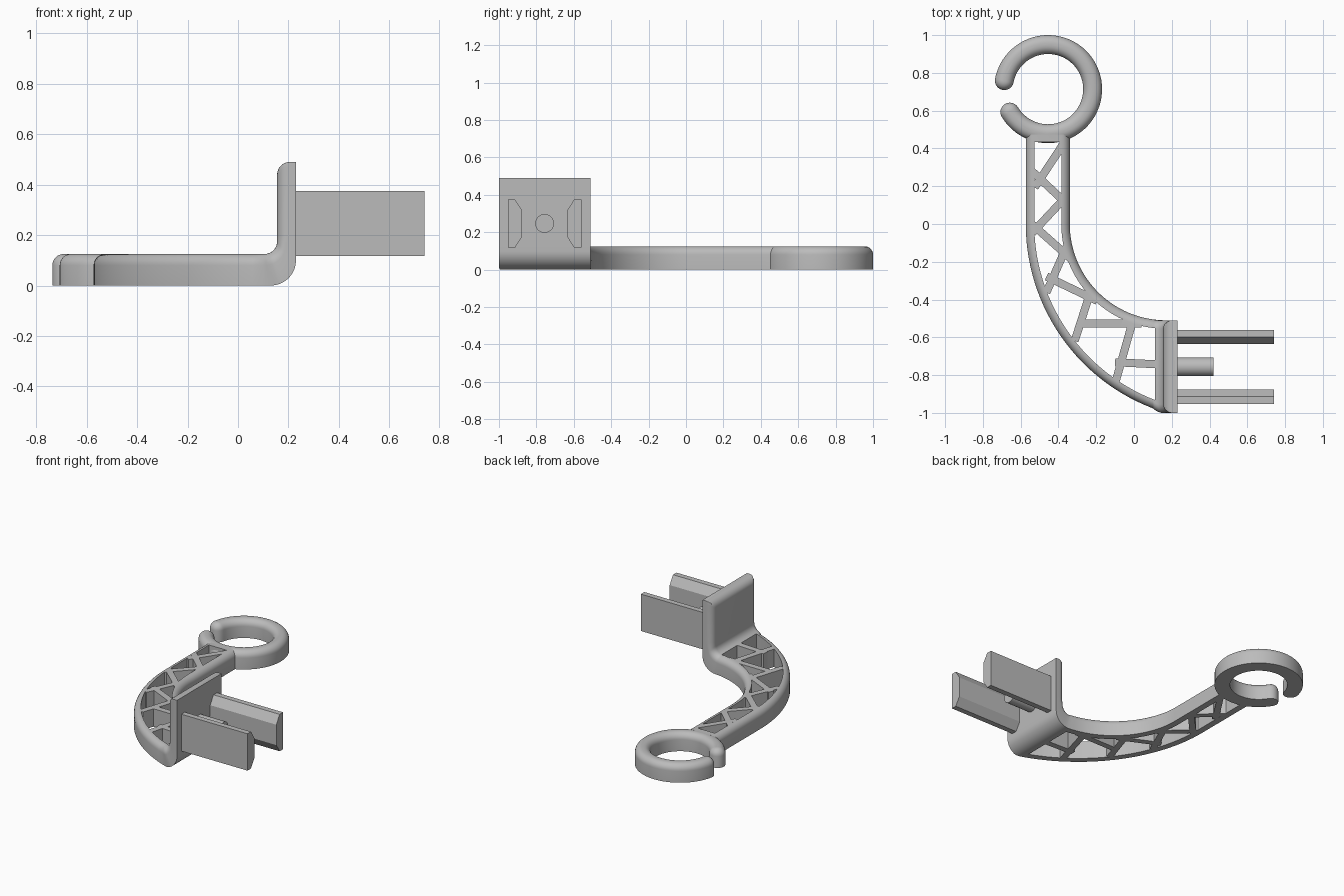
import bpy, bmesh, math
from mathutils import Vector

if "Cube" in bpy.data.objects:
    bpy.data.objects.remove(bpy.data.objects["Cube"])

grey = bpy.data.materials.new("plain_grey")
grey.diffuse_color = (0.5, 0.5, 0.5, 1)
grey.use_nodes = True
grey.node_tree.nodes["Principled BSDF"].inputs["Base Color"].default_value = grey.diffuse_color


def loft(name, rings):
    """Skin a list of closed rings and cap both ends."""
    bm = bmesh.new()
    vr = [[bm.verts.new(p) for p in ring] for ring in rings]
    n = len(vr[0])
    for a, b in zip(vr, vr[1:]):
        for i in range(n):
            j = (i + 1) % n
            bm.faces.new((a[i], a[j], b[j], b[i]))
    bm.faces.new(vr[0][::-1])
    bm.faces.new(vr[-1])
    bmesh.ops.recalc_face_normals(bm, faces=bm.faces)
    me = bpy.data.meshes.new(name)
    bm.to_mesh(me)
    bm.free()
    ob = bpy.data.objects.new(name, me)
    bpy.context.collection.objects.link(ob)
    me.materials.append(grey)
    return ob


def activate(ob):
    bpy.ops.object.select_all(action='DESELECT')
    ob.select_set(True)
    bpy.context.view_layer.objects.active = ob


def smooth(ob):
    activate(ob)
    bpy.ops.object.shade_smooth_by_angle(angle=math.radians(32))


def cut(ob, tool):
    m = ob.modifiers.new("cut", 'BOOLEAN')
    m.operation, m.solver, m.object = 'DIFFERENCE', 'EXACT', tool
    activate(ob)
    bpy.ops.object.modifier_apply(modifier=m.name)
    bpy.data.objects.remove(tool)


# Arm plan: inner and outer edge arcs, inset by d
IN_X, IN_R, OUT_X, OUT_R = 0.17, 0.51, 0.471, 1.044


def arm_pairs(d, y_top, x_end, n=28):
    ri, ro = IN_R + d, OUT_R - d
    ei = math.pi - math.acos((x_end - IN_X) / ri)
    eo = math.pi - math.acos((x_end - OUT_X) / ro)
    pairs = [((OUT_X - ro, y_top), (IN_X - ri, y_top))]
    for k in range(n + 1):
        a, b = eo * k / n, ei * k / n
        pairs.append(((OUT_X - ro * math.cos(a), -ro * math.sin(a)),
                      (IN_X - ri * math.cos(b), -ri * math.sin(b))))
    return pairs


def section(o, i, up, limit=9.0, r=0.045, steps=6):
    """Cross-section, flat below, with both upper corners rounded."""
    o, i, up = Vector(o), Vector(i), Vector(up)
    h, w = up.length, (i - o).length
    half = [(0, 0)]
    for k in range(steps + 1):
        a = math.pi / 2 * k / steps
        half.append((r - r * math.cos(a), h - r + r * math.sin(a)))
    pts = half + [(w - v, s) for v, s in reversed(half)]
    return [o + (i - o) * (v / w) + up * (min(s, limit) / h) for v, s in pts]


# Arm, bend and upright plate in one skin
H = 0.125
rings = [section((*o, 0), (*i, 0), (0, 0, H)) for o, i in arm_pairs(0, 0.475, 0.10)]
for k in range(11):
    a = math.pi / 2 * k / 10
    s, c = math.sin(a), math.cos(a)
    px, pz = 0.13 + 0.1 * s, 0.1 - 0.1 * c
    qx, qz = 0.105 + 0.05 * s, 0.175 - 0.05 * c
    x = min(px, 0.17)
    yo = -math.sqrt(OUT_R ** 2 - (x - OUT_X) ** 2)
    yi = -math.sqrt(IN_R ** 2 - (x - IN_X) ** 2)
    rings.append(section((px, yo, pz), (px, yi, pz), (qx - px, 0, qz - pz)))
for k in range(-1, 8):
    a = math.pi / 2 * max(k, 0) / 7
    z = 0.2 if k < 0 else 0.44 + 0.05 * math.sin(a)
    rings.append(section((0.23, -1, z), (0.23, -0.51, z), (-0.075, 0, 0),
                         0.025 + 0.05 * math.cos(a)))
arm = loft("arm_and_plate", rings)

# Truss openings: one long pocket minus the diagonal bars
pocket = loft("pocket_cutter", [
    [(*o, -0.1), (*i, -0.1), (*i, 0.3), (*o, 0.3)] for o, i in arm_pairs(0.045, 0.435, 0.11)])
bars = [(-.37, .43, -.515, .21), (-.53, .27, -.355, .106), (-.366, .138, -.525, -.032),
        (-.53, -.01, -.35, -.17), (-.36, -.127, -.456, -.345), (-.445, -.287, -.213, -.398),
        (-.234, -.37, -.308, -.6), (-.276, -.526, .02, -.526), (-.007, -.515, -.097, -.834),
        (-.08, -.733, .125, -.743)]
for x0, y0, x1, y1 in bars:
    a, b = Vector((x0, y0, 0)), Vector((x1, y1, 0))
    u = (b - a).normalized()
    side = Vector((-u.y, u.x, 0)) * 0.021
    a, b = a - u * 0.02, b + u * 0.02
    lo, hi = Vector((0, 0, -0.2)), Vector((0, 0, 0.4))
    cut(pocket, loft("bar", [[p - side + lo, p + side + lo, p + side + hi, p - side + hi]
                             for p in (a, b)]))
cut(arm, pocket)
smooth(arm)

# Open ring with rounded ends
CX, CY, MID = -0.455, 0.714, 0.236
START, END = math.radians(-149), math.radians(169)


def ring_outline(w, z, n=72, m=12):
    pts = []
    for ang, r0, sgn in ((None, MID + w, 1), (END, 0, 1), (None, MID - w, -1), (START, 0, -1)):
        if ang is None:
            for k in range(n + 1):
                t = k / n if sgn > 0 else 1 - k / n
                a = START + (END - START) * t
                pts.append((CX + r0 * math.cos(a), CY + r0 * math.sin(a), z))
        else:
            ex, ey = CX + MID * math.cos(ang), CY + MID * math.sin(ang)
            for k in range(1, m):
                a = ang + math.pi * k / m + (0 if sgn > 0 else math.pi)
                pts.append((ex + w * math.cos(a), ey + w * math.sin(a), z))
    return pts


layers = [ring_outline(0.05, 0)]
for k in range(8):
    a = math.pi / 2 * k / 7
    layers.append(ring_outline(0.005 + 0.045 * math.cos(a), H - 0.045 + 0.045 * math.sin(a)))
smooth(loft("open_ring", layers))

# Two mirrored clip prongs
prong = [(0.196, 0.118), (0.158, 0.118), (0.121, 0.175),
         (0.121, 0.317), (0.158, 0.375), (0.196, 0.375)]
for side, name in ((1, "back_prong"), (-1, "front_prong")):
    loft(name, [[(x, -0.756 + side * y, z) for y, z in prong] for x in (0.225, 0.74)])

# Round centre peg
smooth(loft("centre_peg", [[(x, -0.756 + 0.05 * math.cos(math.tau * k / 40),
                             0.247 + 0.05 * math.sin(math.tau * k / 40)) for k in range(40)]
                           for x in (0.225, 0.42)]))
